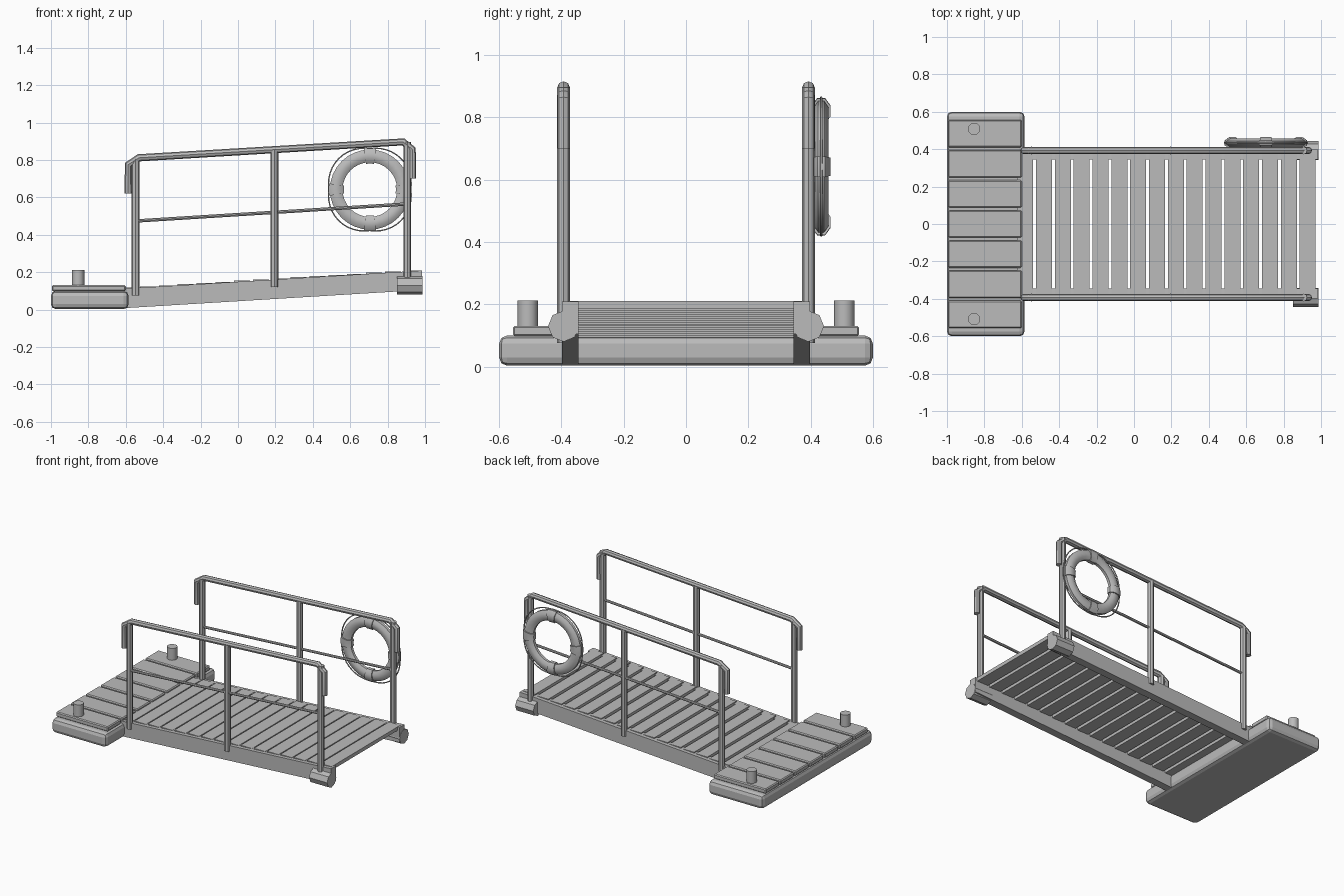
import bpy, bmesh, math
from mathutils import Vector

if "Cube" in bpy.data.objects:
    bpy.data.objects.remove(bpy.data.objects["Cube"], do_unlink=True)

GREY = (0.5, 0.5, 0.5, 1)
grey = bpy.data.materials.new("plain_grey")
grey.use_nodes = True
grey.diffuse_color = GREY
grey.node_tree.nodes["Principled BSDF"].inputs["Base Color"].default_value = GREY


def finish(obj, smooth=True):
    obj.data.materials.clear()
    obj.data.materials.append(grey)
    bpy.ops.object.select_all(action='DESELECT')
    obj.select_set(True)
    bpy.context.view_layer.objects.active = obj
    if obj.type == 'CURVE':
        bpy.ops.object.convert(target='MESH')
    if smooth:
        bpy.ops.object.shade_smooth_by_angle(angle=math.radians(40))
    return obj


def mesh_object(name, bm, smooth=True):
    bmesh.ops.recalc_face_normals(bm, faces=bm.faces)
    mesh = bpy.data.meshes.new(name)
    bm.to_mesh(mesh)
    bm.free()
    obj = bpy.data.objects.new(name, mesh)
    bpy.context.collection.objects.link(obj)
    return finish(obj, smooth)


def box(name, x, y, z, bevel=0.0, segments=1, slope=0.0):
    """Box from (min, max) ranges; slope shears it upward along x."""
    bm = bmesh.new()
    bmesh.ops.create_cube(bm, size=1)
    for v in bm.verts:
        v.co = Vector([a + (b - a) * (c + 0.5) for (a, b), c in zip((x, y, z), v.co)])
        v.co.z += slope * (v.co.x - x[0])
    if bevel:
        bmesh.ops.bevel(bm, geom=bm.edges[:], offset=bevel, segments=segments,
                        profile=0.5, affect='EDGES')
    return mesh_object(name, bm, False)


def tube(name, points, radius, cyclic=False, resolution=2):
    curve = bpy.data.curves.new(name, 'CURVE')
    curve.dimensions = '3D'
    curve.bevel_depth = radius
    curve.bevel_resolution = resolution
    curve.use_fill_caps = True
    spline = curve.splines.new('POLY')
    spline.points.add(len(points) - 1)
    for p, co in zip(spline.points, points):
        p.co = (*co, 1)
    spline.use_cyclic_u = cyclic
    obj = bpy.data.objects.new(name, curve)
    bpy.context.collection.objects.link(obj)
    return finish(obj)


def ring_sweep(name, centre, major, radial, depth, start, sweep, steps):
    """Eight-sided flattened section swept around the y axis."""
    bm = bmesh.new()
    closed = sweep >= math.tau
    loops = []
    for i in range(steps if closed else steps + 1):
        a = start + sweep * i / steps
        loop = []
        for k in range(8):
            t = math.tau * (k + 0.5) / 8
            r = major + radial * math.cos(t) / math.cos(math.pi / 8)
            y = depth * math.sin(t) / math.cos(math.pi / 8)
            loop.append(bm.verts.new(centre + Vector((r * math.cos(a), y, r * math.sin(a)))))
        loops.append(loop)
    pairs = list(zip(loops, loops[1:] + loops[:1]))
    for l0, l1 in pairs if closed else pairs[:-1]:
        for k in range(8):
            n = (k + 1) % 8
            bm.faces.new((l0[k], l0[n], l1[n], l1[k]))
    if not closed:
        bm.faces.new(loops[0])
        bm.faces.new(loops[-1])
    return mesh_object(name, bm)


# Floating platform with its planks
box("float_base", (-1, -0.585), (-0.6, 0.6), (0.003, 0.1), 0.026, 2)
for i in range(7):
    y = (i - 3) * 0.161
    box("float_plank", (-0.995, -0.6), (y - 0.073, y + 0.073), (0.098, 0.131), 0.006)

# Ramp planks, level and stepped up the slope
SLOPE = 0.061


def ramp_top(x):
    return 0.113 + SLOPE * (x + 0.6)


for i in range(16):
    x = -0.582 + i * 0.1007
    top = ramp_top(x) + 0.004
    box("ramp_plank", (x - 0.043, x + 0.043), (-0.373, 0.373), (top - 0.025, top))

# Parts repeated on both sides
for side, label in ((1, "left"), (-1, "right")):
    y = side * 0.393
    box(label + "_ramp_beam", (-0.61, 0.985), sorted((side * 0.345, side * 0.398)),
        (0.008, 0.112), slope=SLOPE)
    tube(label + "_hinge_roller", [(0.85, y, 0.13), (0.987, y, 0.13)], 0.05)
    tube(label + "_bollard", [(-0.855, side * 0.508, 0.12), (-0.855, side * 0.508, 0.212)],
         0.033, resolution=4)
    for x in (-0.548, 0.195, 0.905):
        rail_z = 0.812 + 0.0625 * (x + 0.53)
        tube(label + "_rail_post", [(x, y, ramp_top(x) - 0.04), (x, y, rail_z - 0.005)], 0.021)
    tube(label + "_handrail",
         [(-0.587, y, 0.62), (-0.587, y, 0.775), (-0.53, y, 0.812),
          (0.883, y, 0.897), (0.932, y, 0.857), (0.932, y, 0.7)], 0.02)
    tube(label + "_middle_rail", [(-0.548, y, 0.474), (0.905, y, 0.565)], 0.009)

# Life ring hung outside the left railing
centre = Vector((0.705, 0.434, 0.642))
ring_sweep("life_ring", centre, 0.18, 0.034, 0.023, 0, math.tau, 32)
for i in range(4):
    ring_sweep("life_ring_band", centre, 0.18, 0.041, 0.03,
               i * math.pi / 2 - 0.15, 0.3, 3)
rope = []
for i in range(48):
    a = math.tau * i / 48
    r = 0.219 + 0.016 * abs(math.sin(2 * a))
    rope.append(centre + Vector((r * math.cos(a), 0, r * math.sin(a))))
tube("life_ring_rope", rope, 0.004, cyclic=True, resolution=1)
